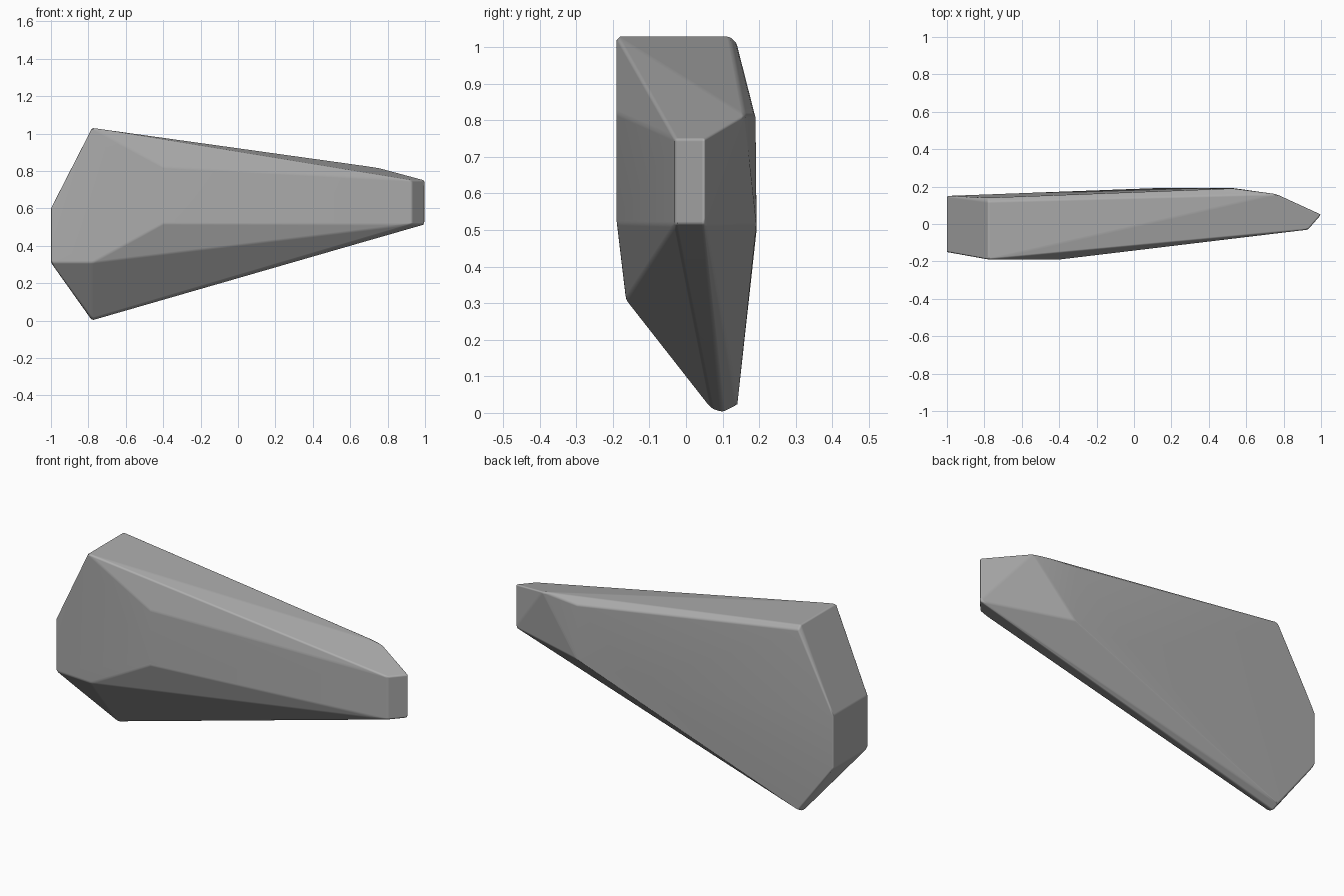
import bpy
import bmesh
import math

old = bpy.data.objects.get("Cube")
if old:
    bpy.data.objects.remove(old, do_unlink=True)

# Single stone colour
stone = bpy.data.materials.new("stone_grey")
stone.use_nodes = True
GREY = (0.42, 0.42, 0.42, 1)
stone.diffuse_color = GREY
stone.node_tree.nodes["Principled BSDF"].inputs["Base Color"].default_value = GREY

# Corners of the faceted wedge, grouped by region
broad_end = [(-1, y, z) for y in (-0.15, 0.15) for z in (0.31, 0.6)]
top_ridge = [(-0.78, -0.19, 1.03), (-0.78, 0.12, 1.03), (-0.78, 0.14, 1.01)]
bottom_keel = [(-0.78, 0.07, 0.01), (-0.78, 0.1, 0), (-0.78, 0.14, 0.02)]
front_face = [(-0.4, -0.19, 0.82), (-0.4, -0.19, 0.52), (-0.78, -0.165, 0.31)]
tip = [(x, y, z) for x, y in ((0.93, -0.03), (1, 0.05)) for z in (0.515, 0.75)]
back_face = [(0.76, 0.16, 0.815), (0.53, 0.19, 0.815),
             (0.53, 0.193, 0.52), (0.15, 0.193, 0.5)]

# Convex shell through the corners, with near-flat triangles merged
bm = bmesh.new()
for p in broad_end + top_ridge + bottom_keel + front_face + tip + back_face:
    bm.verts.new(p)
hull = bmesh.ops.convex_hull(bm, input=bm.verts)
loose = [v for v in bm.verts if not v.link_faces]
bmesh.ops.delete(bm, geom=loose, context="VERTS")
bmesh.ops.dissolve_limit(bm, angle_limit=math.radians(1.5),
                         verts=bm.verts, edges=bm.edges)
bmesh.ops.recalc_face_normals(bm, faces=bm.faces)
mesh = bpy.data.meshes.new("stone_wedge")
bm.to_mesh(mesh)
bm.free()
mesh.materials.append(stone)
wedge = bpy.data.objects.new("stone_wedge", mesh)
bpy.context.collection.objects.link(wedge)

# Slightly worn edges, smooth across the gentle ones
bpy.context.view_layer.objects.active = wedge
wedge.select_set(True)
bpy.ops.object.shade_smooth_by_angle(angle=math.radians(35))
worn = wedge.modifiers.new("worn_edges", "BEVEL")
worn.width = 0.008
worn.segments = 2
worn.limit_method = "ANGLE"
worn.angle_limit = math.radians(8)
worn.harden_normals = True
